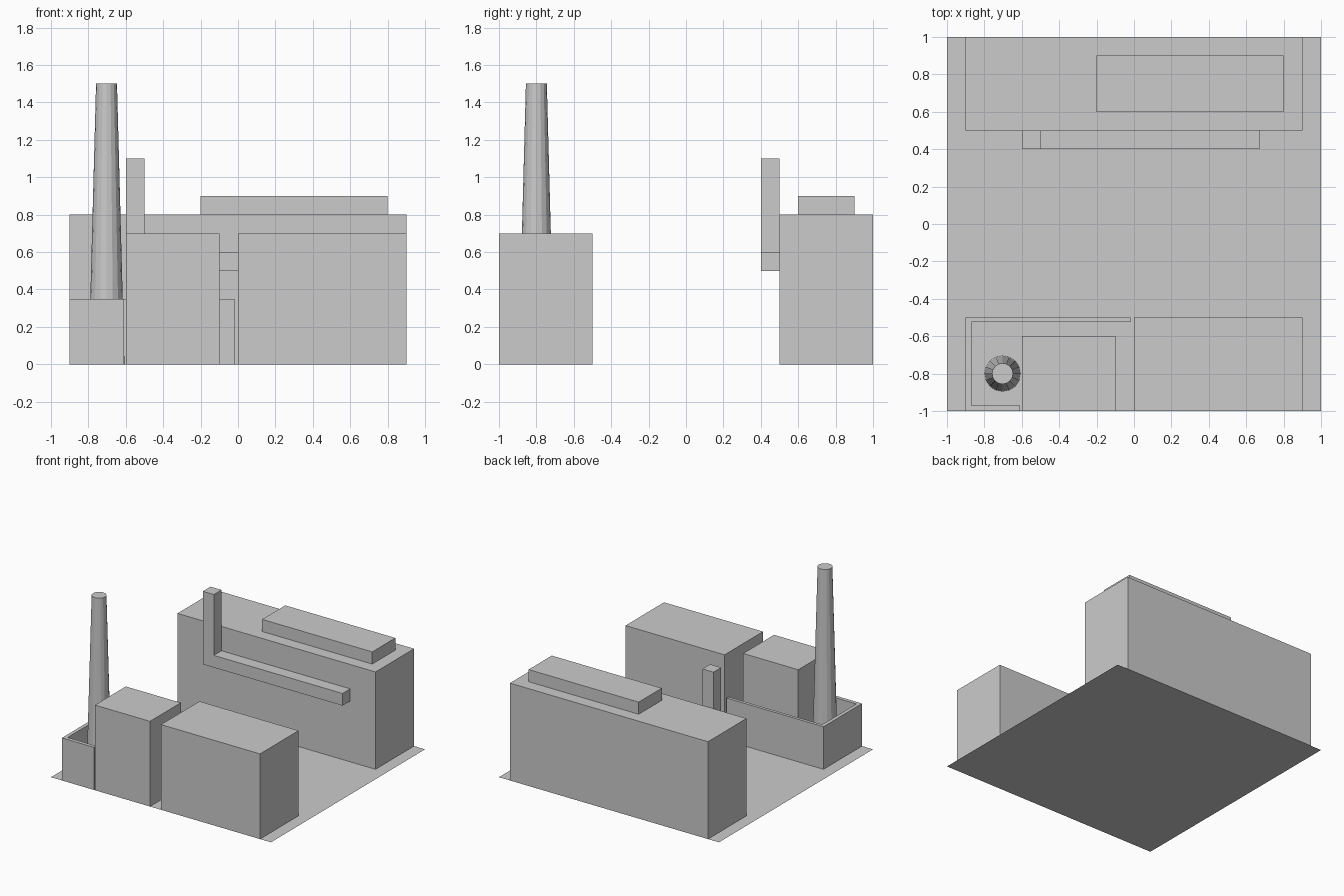
import bpy, bmesh, math

if "Cube" in bpy.data.objects:
    bpy.data.objects.remove(bpy.data.objects["Cube"])

grey = bpy.data.materials.new("plain_grey")
grey.diffuse_color = (0.6, 0.6, 0.6, 1)
grey.use_nodes = True
grey.node_tree.nodes["Principled BSDF"].inputs["Base Color"].default_value = grey.diffuse_color


def finish(name, bm):
    bmesh.ops.recalc_face_normals(bm, faces=bm.faces)
    me = bpy.data.meshes.new(name)
    bm.to_mesh(me)
    bm.free()
    me.materials.append(grey)
    ob = bpy.data.objects.new(name, me)
    bpy.context.collection.objects.link(ob)
    return ob


def prism(name, outline, z0, z1):
    """Extrude an xy outline upwards; parts standing on the ground have no underside."""
    bm = bmesh.new()
    lo = [bm.verts.new((x, y, z0)) for x, y in outline]
    hi = [bm.verts.new((x, y, z1)) for x, y in outline]
    n = len(outline)
    for i in range(n):
        j = (i + 1) % n
        bm.faces.new((lo[i], lo[j], hi[j], hi[i]))
    bm.faces.new(hi)
    bottom = bm.faces.new(lo[::-1])
    bmesh.ops.recalc_face_normals(bm, faces=bm.faces)
    if z0 == 0:
        bmesh.ops.delete(bm, geom=[bottom], context='FACES_ONLY')
    return finish(name, bm)


def block(name, x0, x1, y0, y1, z0, z1):
    return prism(name, [(x0, y0), (x1, y0), (x1, y1), (x0, y1)], z0, z1)


# Ground sheet, facing up
bm = bmesh.new()
bm.faces.new([bm.verts.new((x, y, 0)) for x, y in ((-1, -1), (1, -1), (1, 1), (-1, 1))])
me = bpy.data.meshes.new("ground_sheet")
bm.to_mesh(me)
bm.free()
me.materials.append(grey)
bpy.context.collection.objects.link(bpy.data.objects.new("ground_sheet", me))

# Large hall at the back with its raised roof
block("back_hall", -0.9, 0.9, 0.5, 1.0, 0, 0.8)
block("roof_box", -0.2, 0.8, 0.6, 0.9, 0.8, 0.9)

# L-shaped duct on the hall's front wall
block("duct_upright", -0.6, -0.5, 0.4, 0.5, 0.5, 1.1)
block("duct_run", -0.5, 0.67, 0.4, 0.5, 0.5, 0.6)

# Two front buildings
block("front_building_large", 0, 0.9, -1.0, -0.5, 0, 0.7)
block("front_building_small", -0.6, -0.1, -1.0, -0.6, 0, 0.7)

# Low U-shaped yard wall
prism("yard_wall", [(-0.61, -1.0), (-0.61, -0.97), (-0.87, -0.97), (-0.87, -0.525),
                    (-0.02, -0.525), (-0.02, -0.5), (-0.9, -0.5), (-0.9, -1.0)], 0, 0.35)

# Tapered chimney, low-poly
bm = bmesh.new()
bmesh.ops.create_cone(bm, cap_ends=True, segments=16, radius1=0.096, radius2=0.056, depth=1.5)
bmesh.ops.translate(bm, verts=bm.verts, vec=(-0.703, -0.8, 0.75))
finish("chimney", bm)
